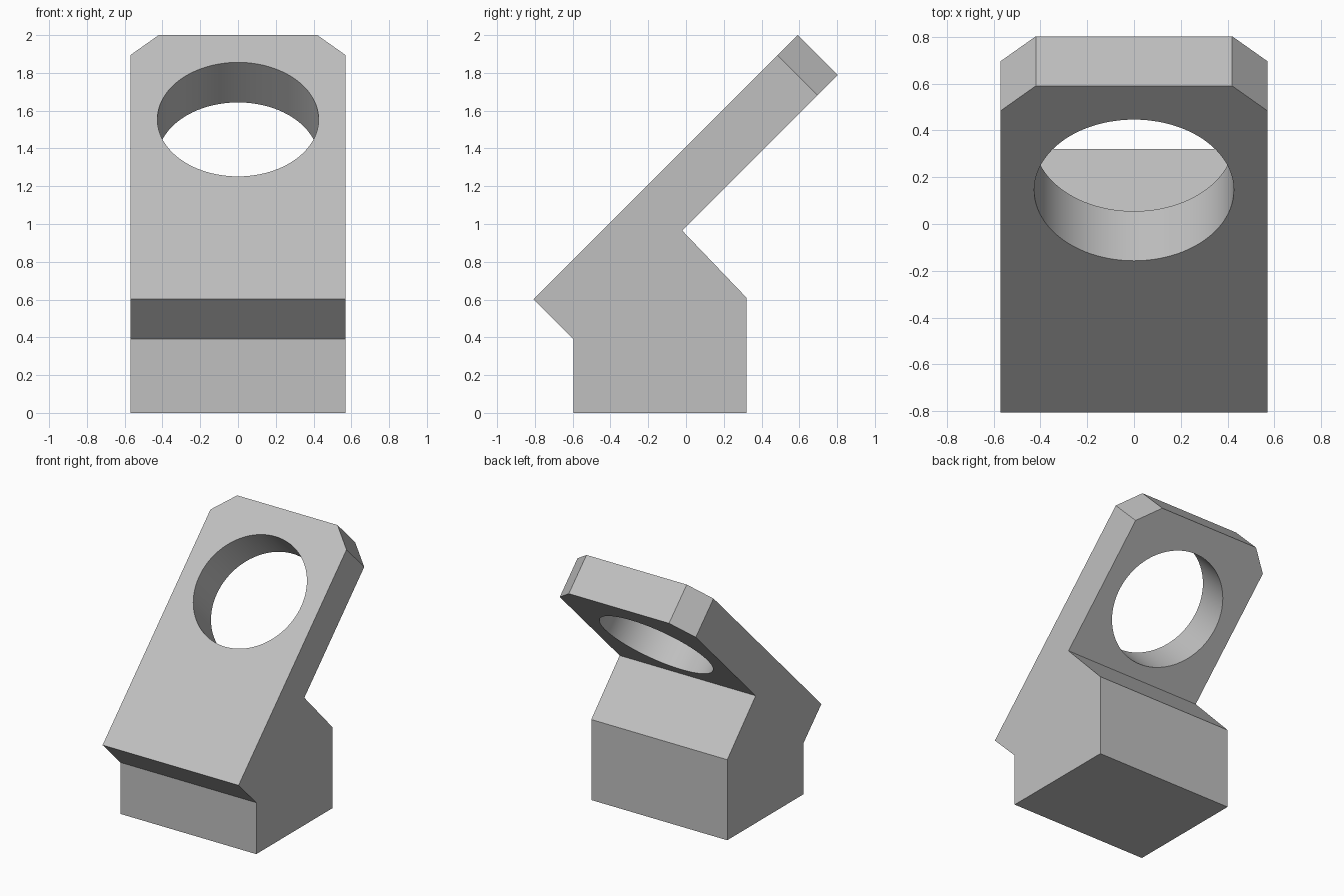
import bpy, bmesh
from math import radians
from mathutils import Matrix

cube = bpy.data.objects.get("Cube")
if cube:
    bpy.data.objects.remove(cube, do_unlink=True)

HALF_W = 0.57
THICK = 0.30
LENGTH = 1.977
CHAMFER = 0.15

grey = bpy.data.materials.new("plain_grey")
grey.use_nodes = True
colour = (0.53, 0.53, 0.53, 1)
grey.diffuse_color = colour
grey.node_tree.nodes["Principled BSDF"].inputs["Base Color"].default_value = colour


def prism(name, profile, sweep, matrix=None):
    """Extrude a closed outline along a vector into a solid object."""
    bm = bmesh.new()
    face = bm.faces.new([bm.verts.new(p) for p in profile])
    new = bmesh.ops.extrude_face_region(bm, geom=[face])["geom"]
    bmesh.ops.translate(bm, vec=sweep, verts=[v for v in new if isinstance(v, bmesh.types.BMVert)])
    bmesh.ops.recalc_face_normals(bm, faces=bm.faces)
    mesh = bpy.data.meshes.new(name)
    bm.to_mesh(mesh)
    bm.free()
    mesh.materials.append(grey)
    obj = bpy.data.objects.new(name, mesh)
    bpy.context.collection.objects.link(obj)
    if matrix:
        obj.matrix_world = matrix
    return obj


# Base block with a sloped seat for the plate and a sloped back
side = [(-0.595, 0), (0.32, 0), (0.32, 0.61), (-0.02, 0.965), (-0.595, 0.39)]
prism("base_block", [(-HALF_W, y, z) for y, z in side], (2 * HALF_W, 0, 0))

# Leaning plate with two chamfered top corners
lean = Matrix.Translation((0, -0.595, 0.39)) @ Matrix.Rotation(radians(45), 4, "X")
half = [(HALF_W, 0), (HALF_W, LENGTH - CHAMFER), (HALF_W - CHAMFER, LENGTH)]
outline = half + [(-x, y) for x, y in reversed(half)]
plate = prism("leaning_plate", [(x, y, 0) for x, y in outline], (0, 0, THICK), lean)

# Round hole through the plate
bpy.ops.mesh.primitive_cylinder_add(vertices=96, radius=0.427, depth=1)
cutter = bpy.context.object
cutter.name = "hole_cutter"
cutter.data.materials.append(grey)
cutter.matrix_world = lean @ Matrix.Translation((0, 1.346, THICK / 2))
cut = plate.modifiers.new("round_hole", "BOOLEAN")
cut.operation = "DIFFERENCE"
cut.solver = "EXACT"
cut.object = cutter

bpy.ops.object.select_all(action="DESELECT")
plate.select_set(True)
bpy.context.view_layer.objects.active = plate
bpy.ops.object.modifier_apply(modifier=cut.name)
bpy.data.objects.remove(cutter, do_unlink=True)
bpy.ops.object.shade_smooth_by_angle(angle=radians(30))
